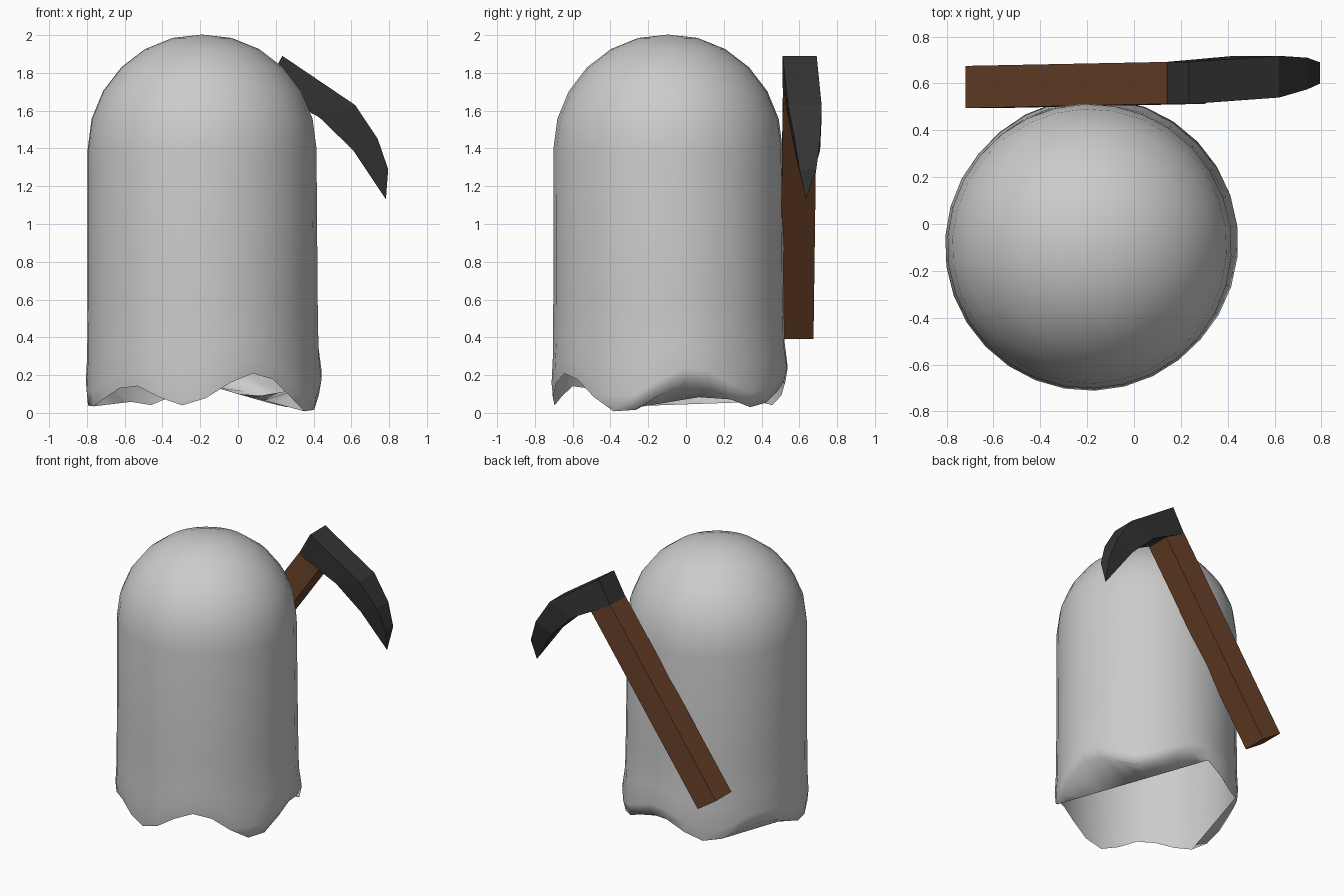
import bpy, bmesh
from math import sin, cos, pi, radians, degrees

if "Cube" in bpy.data.objects:
    bpy.data.objects.remove(bpy.data.objects["Cube"])

CX, CY, N = -0.19, -0.095, 30

# hem heights by angle: five hanging lobes
HEM = [(-100, .04), (-62, .21), (-23, 0), (11, .16), (45, .03), (86, .17),
       (118, .04), (155, .15), (195, .03), (233, .145), (260, .04)]


def hem(deg):
    for (a, za), (b, zb) in zip(HEM, HEM[1:]):
        if a <= deg <= b:
            t = (1 - cos(pi * (deg - a) / (b - a))) / 2
            return za + (zb - za) * t
    return .04


def finish(name, bm, color=None, smooth=False):
    bmesh.ops.remove_doubles(bm, verts=bm.verts, dist=1e-4)
    bmesh.ops.recalc_face_normals(bm, faces=bm.faces)
    me = bpy.data.meshes.new(name)
    bm.to_mesh(me)
    bm.free()
    ob = bpy.data.objects.new(name, me)
    bpy.context.collection.objects.link(ob)
    if smooth:
        me.shade_smooth()
    if color:
        mat = bpy.data.materials.new(name + "_color")
        mat.diffuse_color = (*color, 1)
        mat.use_nodes = True
        mat.node_tree.nodes["Principled BSDF"].inputs["Base Color"].default_value = mat.diffuse_color
        me.materials.append(mat)
    return ob


def loft(bm, sections):
    """Closed prism through rings of four points."""
    rings = [[bm.verts.new(p) for p in s] for s in sections]
    for a, b in zip(rings, rings[1:]):
        for i in range(4):
            j = (i + 1) % 4
            bm.faces.new((a[i], a[j], b[j], b[i]))
    bm.faces.new(rings[0])
    bm.faces.new(rings[-1])


def section(outer, inner, y0, y1):
    return [(outer[0], y0, outer[1]), (outer[0], y1, outer[1]),
            (inner[0], y1, inner[1]), (inner[0], y0, inner[1])]


# draped body: wavy hem, straight wall, round dome
bm = bmesh.new()
angles = [-100 + 360 * i / N for i in range(N)]
rings = []
for k in range(4):
    ring = []
    for a in angles:
        h, c = hem(a), max(0, cos(radians(a - 45)))
        r, z = [(.61 + .015 * c, h), (.617 + .025 * c, h + .08),
                (.61 + .012 * c, .24 + h * .8), (.608 + .008 * c, .6)][k]
        ring.append(bm.verts.new((CX + r * cos(radians(a)), CY + r * sin(radians(a)), z)))
    rings.append(ring)
for e in [0, 15, 30, 45, 60, 75]:
    r, z = .607 * cos(radians(e)), 1.4 + .607 * sin(radians(e))
    rings.append([bm.verts.new((CX + r * cos(radians(a)), CY + r * sin(radians(a)), min(z, 1.985)))
                  for a in angles])
for lo, hi in zip(rings, rings[1:]):
    for i in range(N):
        j = (i + 1) % N
        bm.faces.new((lo[i], lo[j], hi[j], hi[i]))
top = bm.verts.new((CX, CY, 2.003))
for i in range(N):
    bm.faces.new((rings[-1][i], rings[-1][(i + 1) % N], top))


# straight folds closing part of the underside between two hem points
def fold(start, end):
    ids = [i for i, a in enumerate(angles) if start <= a <= end]
    rim = [rings[0][i] for i in ids]
    p, q = rim[0].co.copy(), rim[-1].co.copy()
    d = q - p
    chord = [rim[0]]
    for v in rim[1:-1]:
        t = (v.co - p).dot(d) / d.length_squared
        chord.append(bm.verts.new(p + d * min(max(t, .03), .97)))
    chord.append(rim[-1])
    for i in range(len(rim) - 1):
        face = []
        for v in (rim[i], rim[i + 1], chord[i + 1], chord[i]):
            if v not in face:
                face.append(v)
        bm.faces.new(face)


fold(-30, 94)
fold(120, 200)
finish("draped_body", bm, smooth=True)

# square wooden handle, leaning in the xz plane behind the body
bm = bmesh.new()
loft(bm, [section((-.72, .49), (-.57, .39), .495, .675),
          section((.14, 1.725), (.305, 1.645), .513, .692)])
finish("tool_handle", bm, (.15, .055, .022))

# curved dark blade tapering to a point
bm = bmesh.new()
loft(bm, [section((.235, 1.89), (.14, 1.72), .512, .692),
          section((.62, 1.63), (.43, 1.565), .54, .718),
          section((.74, 1.45), (.61, 1.39), .575, .71),
          section((.795, 1.29), (.783, 1.13), .60, .69)])
for v in bm.verts:
    if v.co.z < 1.2:
        v.co.y = .635
finish("tool_blade", bm, (.035, .035, .035))
